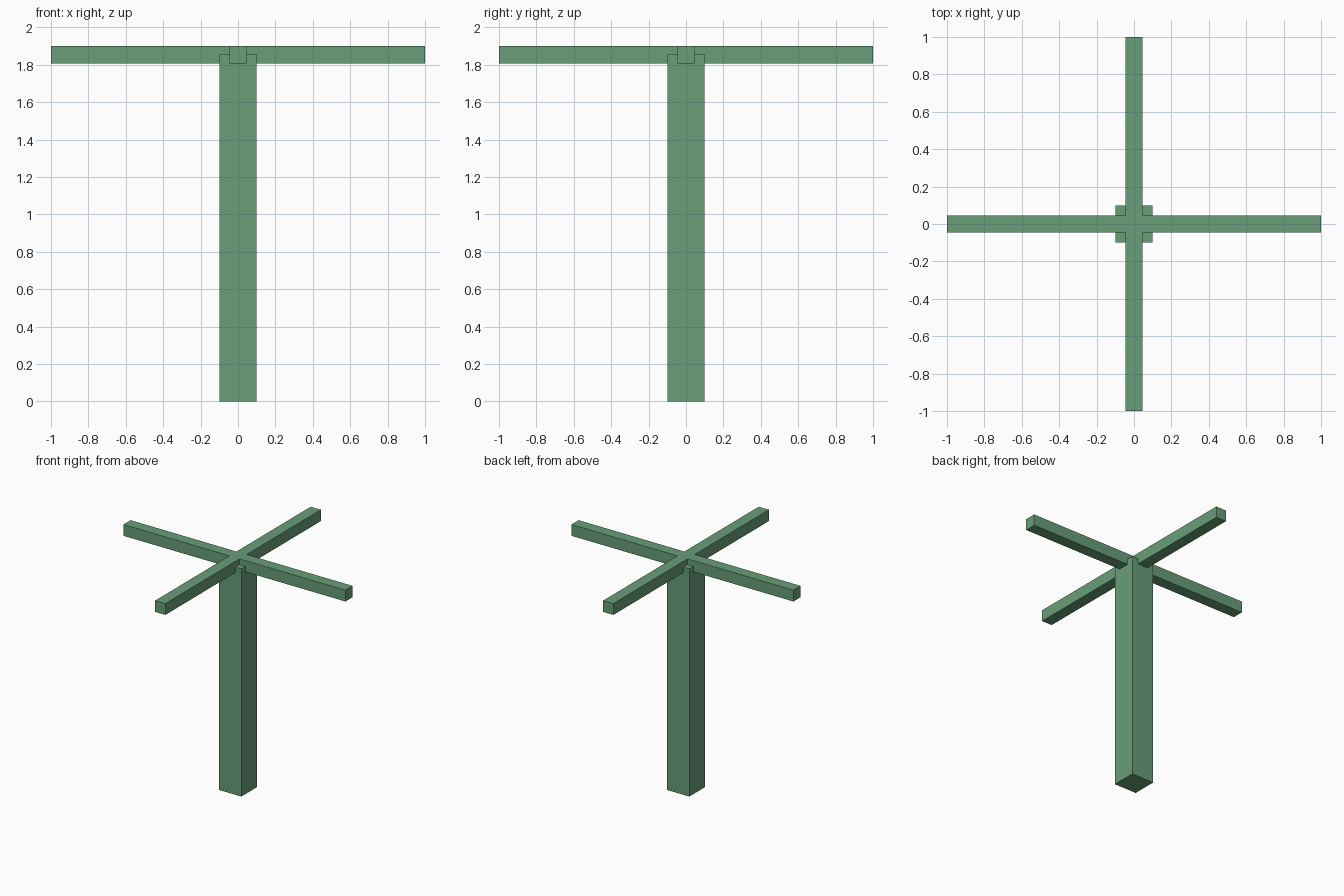
import bpy, bmesh

if "Cube" in bpy.data.objects:
    bpy.data.objects.remove(bpy.data.objects["Cube"])

green = bpy.data.materials.new("green")
green.diffuse_color = (0.14, 0.34, 0.19, 1)
green.use_nodes = True
green.node_tree.nodes["Principled BSDF"].inputs["Base Color"].default_value = green.diffuse_color


def prism(name, outline, z0, z1):
    """Extrude a flat outline from z0 up to z1."""
    bm = bmesh.new()
    base = bm.faces.new([bm.verts.new((x, y, z0)) for x, y in outline])
    top = bmesh.ops.extrude_face_region(bm, geom=[base], use_keep_orig=True)
    verts = [v for v in top["geom"] if isinstance(v, bmesh.types.BMVert)]
    bmesh.ops.translate(bm, verts=verts, vec=(0, 0, z1 - z0))
    bmesh.ops.recalc_face_normals(bm, faces=bm.faces)
    mesh = bpy.data.meshes.new(name)
    bm.to_mesh(mesh)
    bm.free()
    mesh.materials.append(green)
    obj = bpy.data.objects.new(name, mesh)
    bpy.context.collection.objects.link(obj)
    return obj


# Square upright post, reaching halfway into the crossbeams
P = 0.1
prism("post", [(-P, -P), (P, -P), (P, P), (-P, P)], 0, 1.854)

# Two flush crossing beams: one arm corner set turned four times
W, L = 0.046, 1.0
cross = []
arm = [(L, -W), (L, W), (W, W)]
for _ in range(4):
    cross += arm
    arm = [(-y, x) for x, y in arm]
prism("crossbeams", cross, 1.808, 1.9)
